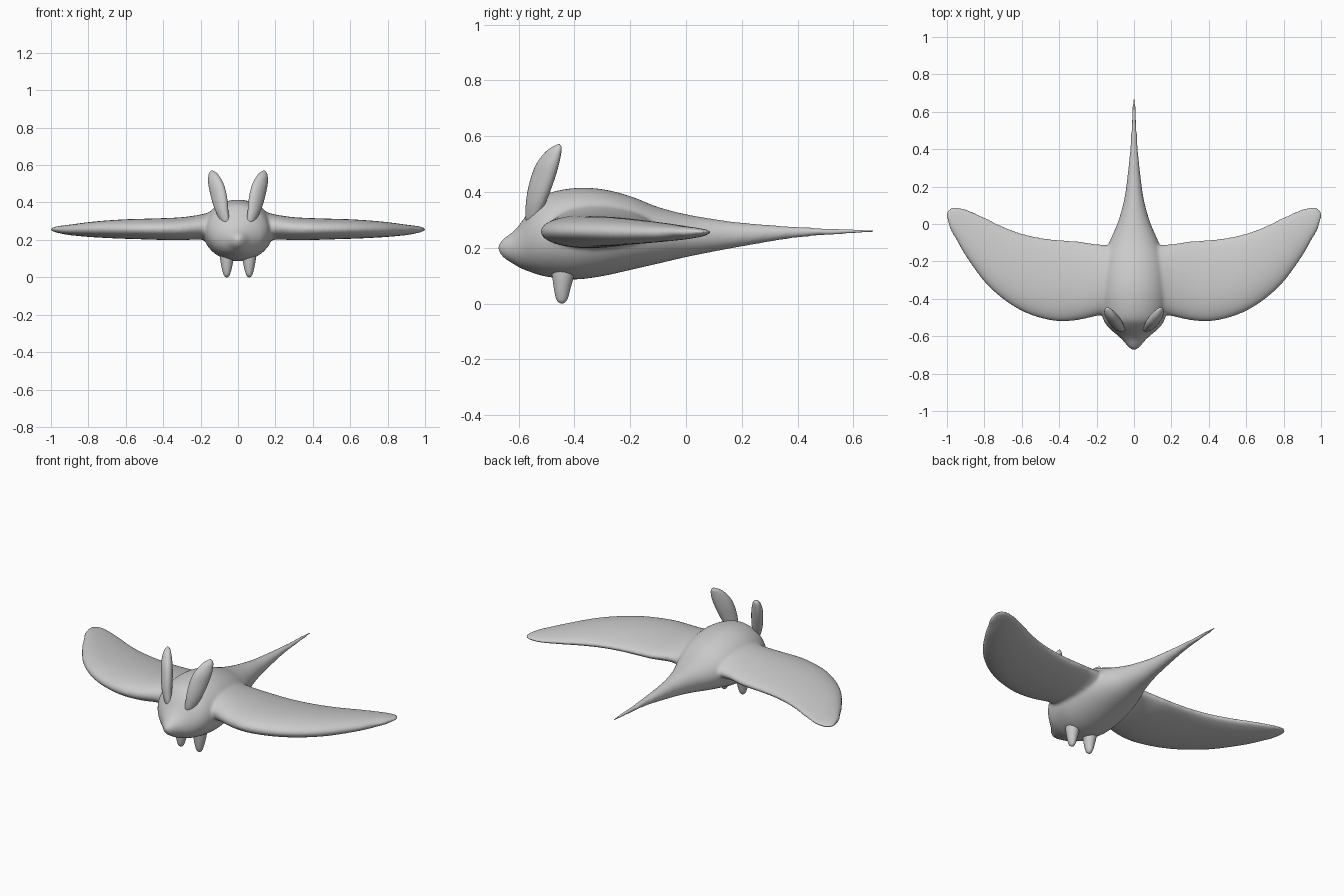
import bpy, bmesh, math
from mathutils import Vector

if "Cube" in bpy.data.objects:
    bpy.data.objects.remove(bpy.data.objects["Cube"])

grey = bpy.data.materials.new("plain grey")
grey.diffuse_color = (0.6, 0.6, 0.6, 1)
grey.use_nodes = True
grey.node_tree.nodes["Principled BSDF"].inputs["Base Color"].default_value = grey.diffuse_color


def spline(rows, steps=5):
    """Resample rows of numbers with a Catmull-Rom curve."""
    out = []
    for i in range(len(rows) - 1):
        p = [Vector(rows[min(max(i + k, 0), len(rows) - 1)]) for k in (-1, 0, 1, 2)]
        for s in range(steps):
            t = s / steps
            out.append(p[1] * (1 - 3 * t * t + 2 * t ** 3) + p[2] * (3 * t * t - 2 * t ** 3)
                       + (p[2] - p[0]) * 0.5 * (t - 2 * t * t + t ** 3)
                       + (p[3] - p[1]) * 0.5 * (t ** 3 - t * t))
    out.append(Vector(rows[-1]))
    return out


def loft(bm, rows, point, n=32):
    """Skin closed rings; point(row, angle) gives each position."""
    rings = [[bm.verts.new(point(r, 2 * math.pi * k / n)) for k in range(n)] for r in rows]
    for a, b in zip(rings, rings[1:]):
        for k in range(n):
            j = (k + 1) % n
            bm.faces.new((a[k], a[j], b[j], b[k]))
    bm.faces.new(rings[0])
    bm.faces.new(rings[-1])


def finish(bm, name):
    bmesh.ops.recalc_face_normals(bm, faces=bm.faces)
    for f in bm.faces:
        f.smooth = True
    me = bpy.data.meshes.new(name)
    bm.to_mesh(me)
    bm.free()
    me.materials.append(grey)
    ob = bpy.data.objects.new(name, me)
    bpy.context.collection.objects.link(ob)
    return ob


# Body and tail: y, half width, bottom, top
body = [(-.672, .012, .188, .212), (-.655, .033, .165, .232), (-.62, .062, .142, .258),
        (-.59, .095, .125, .292), (-.55, .14, .11, .35), (-.5, .168, .096, .393),
        (-.4, .188, .086, .414), (-.3, .185, .098, .41), (-.2, .168, .12, .385),
        (-.1, .133, .143, .346), (0, .09, .166, .32), (.1, .06, .186, .303),
        (.2, .042, .204, .29), (.4, .021, .236, .275), (.6, .011, .25, .267), (.677, .006, .253, .264)]


def body_point(r, a):
    y, w, lo, hi = r.to_tuple() if hasattr(r, "to_tuple") else r
    return (w * math.cos(a), y, (lo + hi) / 2 + (hi - lo) / 2 * math.sin(a))


# Wings: x, front edge, back edge, bottom, top
wing = [(.06, -.46, -.09, .17, .36), (.13, -.48, -.11, .183, .352), (.2, -.492, -.107, .203, .334),
        (.3, -.514, -.092, .2, .32), (.4, -.521, -.085, .201, .315), (.5, -.503, -.073, .204, .312),
        (.6, -.465, -.05, .207, .309), (.7, -.402, -.013, .211, .303), (.8, -.31, .036, .217, .294),
        (.9, -.172, .08, .226, .281), (.95, -.085, .09, .235, .275), (.98, -.035, .087, .242, .27),
        (.995, .01, .075, .248, .265), (1.003, .035, .055, .254, .259)]


def wing_point(r, a):
    x, f, b, lo, hi = r
    c = math.cos(a)
    y = (f + b) / 2 + (b - f) / 2 * c
    thick = math.sin(a) * (1 - .22 * c)      # fuller towards the front edge
    return (x, y, (lo + hi) / 2 + (hi - lo) / 2 * thick)


bm = bmesh.new()
loft(bm, spline(body), lambda r, a: body_point(tuple(r), a), 48)
half = [tuple(r) for r in spline(wing)]
loft(bm, [(-r[0],) + r[1:] for r in reversed(half)] + half, wing_point, 48)
torso = finish(bm, "body_with_wings")
# Fuse and soften the joint
rm = torso.modifiers.new("fuse", "REMESH")
rm.mode = 'VOXEL'
rm.voxel_size = .008
rm.use_smooth_shade = True
sm = torso.modifiers.new("soften", "SMOOTH")
sm.factor = .5
sm.iterations = 10

# Ears and feet: z, centre x, centre y, long and short half widths
ear = [(.285, .066, -.555, .006, .005), (.3, .07, -.552, .026, .018), (.35, .085, -.541, .04, .026),
       (.4, .096, -.528, .049, .03), (.45, .106, -.513, .053, .031), (.5, .118, -.496, .05, .029),
       (.54, .129, -.477, .036, .022), (.56, .135, -.464, .021, .014), (.571, .139, -.456, .004, .003)]
foot = [(.15, .06, -.44, .045, .038), (.1, .06, -.441, .039, .036), (.05, .06, -.444, .029, .027),
        (.018, .06, -.445, .021, .018), (.005, .06, -.445, .012, .011), (0, .06, -.445, .003, .003)]

for name, rows, turn in (("ear", ear, math.radians(45)), ("foot", foot, math.radians(90))):
    for side, sx in (("right", 1), ("left", -1)):
        def limb_point(r, a):
            z, x, y, l, s = r
            u, v = l * math.cos(a), s * math.sin(a)
            return (sx * (x + u * math.cos(turn) - v * math.sin(turn)),
                    y + u * math.sin(turn) + v * math.cos(turn), z)
        bm = bmesh.new()
        loft(bm, spline(rows), limb_point, 24)
        finish(bm, side + "_" + name)
